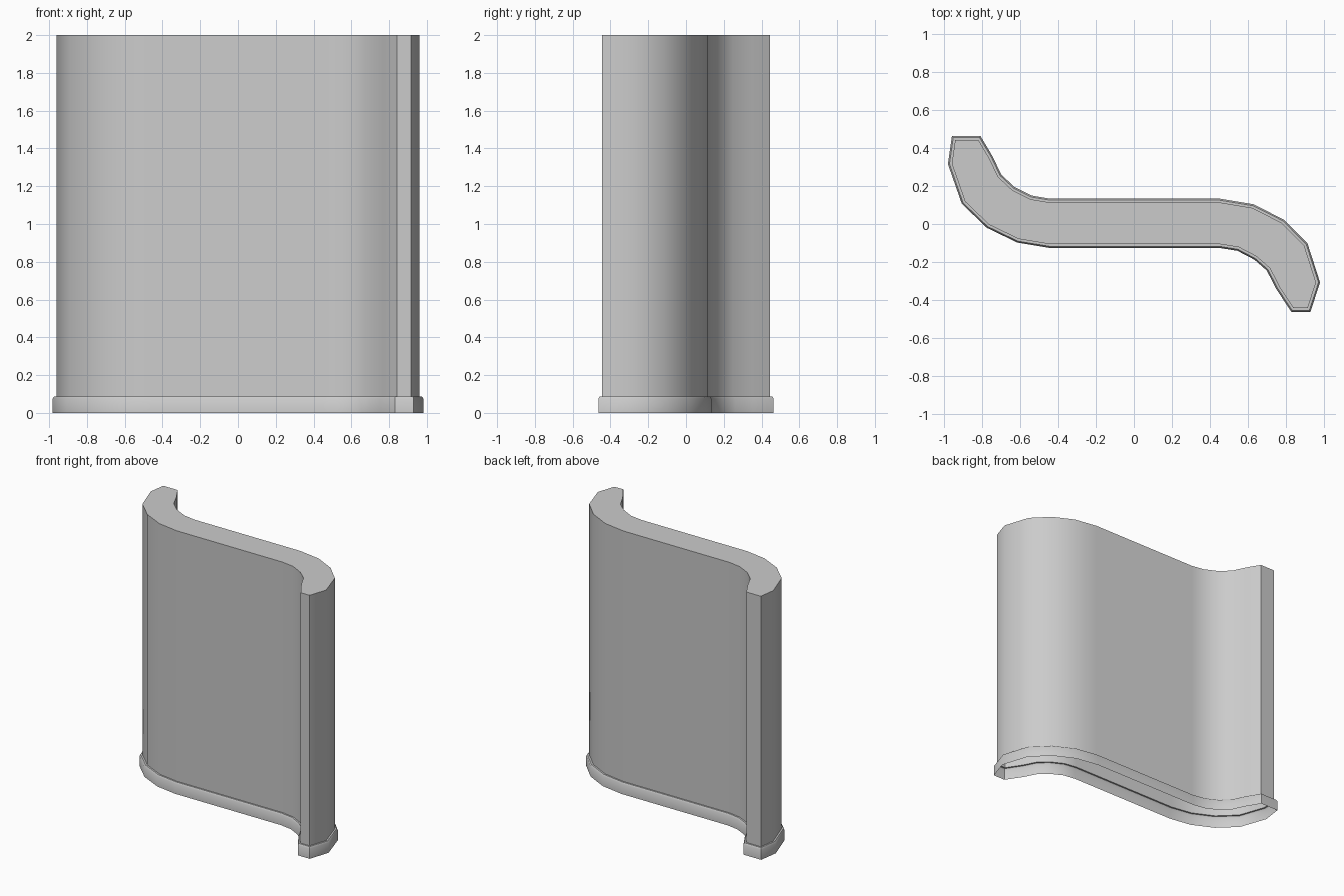
import bpy, bmesh, math
from mathutils import Vector

if "Cube" in bpy.data.objects:
    bpy.data.objects.remove(bpy.data.objects["Cube"])

# Footprint of the skirting, clockwise seen from above
OUTLINE = [
    (-0.96, 0.464), (-0.81, 0.464), (-0.745, 0.355), (-0.70, 0.26),
    (-0.63, 0.195), (-0.54, 0.15), (-0.445, 0.134), (0.45, 0.134),
    (0.63, 0.104), (0.79, 0.023), (0.915, -0.103), (0.981, -0.308),
    (0.93, -0.464), (0.83, -0.464), (0.75, -0.342), (0.70, -0.245),
    (0.635, -0.188), (0.545, -0.141), (0.45, -0.126), (-0.445, -0.126),
    (-0.615, -0.098), (-0.776, -0.02), (-0.908, 0.107), (-0.981, 0.316)]


def inset(points, dist):
    """Move every side of a clockwise outline inward by dist."""
    pts = [Vector(p) for p in points]
    result = []
    for i, p in enumerate(pts):
        a = (p - pts[i - 1]).normalized()
        b = (pts[(i + 1) % len(pts)] - p).normalized()
        na, nb = Vector((a.y, -a.x)), Vector((b.y, -b.x))
        result.append(p + (na + nb) * dist / (1 + na.dot(nb)))
    return result


# Curved wall panel: open-bottomed shell with a bevelled skirting
LEVELS = [(0.0, 0.0), (0.0, 0.076), (0.008, 0.088), (0.02, 0.088), (0.02, 2.0)]

bm = bmesh.new()
rings = [[bm.verts.new((p.x, p.y, z)) for p in inset(OUTLINE, d)] for d, z in LEVELS]
n = len(OUTLINE)
for low, high in zip(rings, rings[1:]):
    for i in range(n):
        j = (i + 1) % n
        bm.faces.new((low[j], low[i], high[i], high[j]))

# Flat top cap
bm.faces.new(list(reversed(rings[-1])))

mesh = bpy.data.meshes.new("curved_wall")
bm.to_mesh(mesh)
bm.free()
wall = bpy.data.objects.new("curved_wall", mesh)
bpy.context.collection.objects.link(wall)

# Smooth curved sides, crisp corners
bpy.context.view_layer.objects.active = wall
wall.select_set(True)
bpy.ops.object.shade_smooth_by_angle(angle=math.radians(38))
